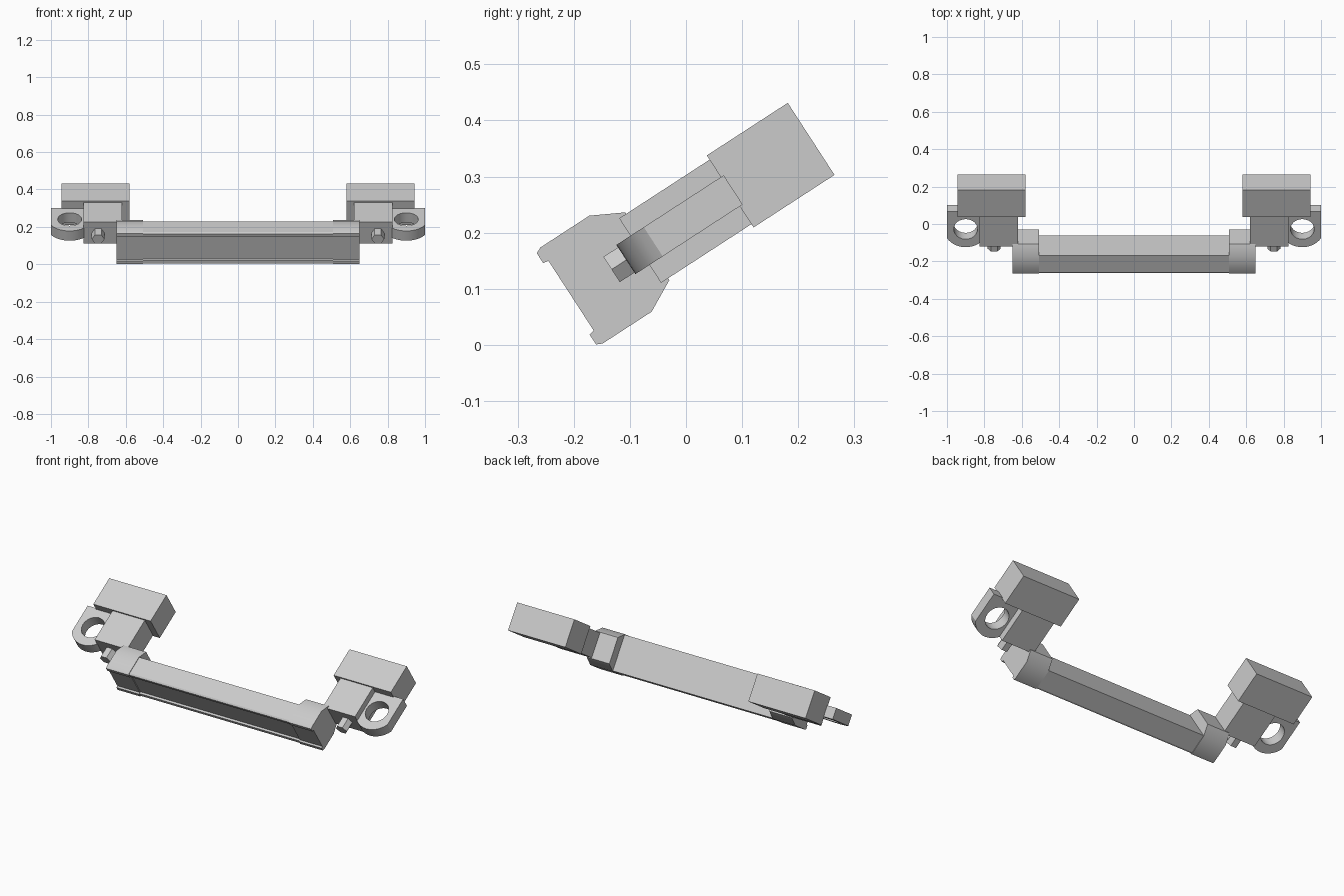
import bpy, bmesh, math
from math import radians, sin, cos, pi
from mathutils import Vector

cube = bpy.data.objects.get("Cube")
if cube:
    bpy.data.objects.remove(cube, do_unlink=True)

grey = bpy.data.materials.new("light_grey")
grey.use_nodes = True
grey.diffuse_color = (0.6, 0.6, 0.6, 1)
grey.node_tree.nodes["Principled BSDF"].inputs["Base Color"].default_value = (0.6, 0.6, 0.6, 1)

TILT = radians(33)   # the whole assembly leans back about the x axis
MID = 0.185          # centre height of the assembly in its tilted frame


def prism(name, points, sweep, smooth=True):
    """Extrude a flat outline along a vector, in the tilted frame."""
    bm = bmesh.new()
    face = bm.faces.new([bm.verts.new(p) for p in points])
    moved = bmesh.ops.extrude_face_region(bm, geom=[face])["geom"]
    bmesh.ops.translate(bm, vec=Vector(sweep),
                        verts=[v for v in moved if isinstance(v, bmesh.types.BMVert)])
    bmesh.ops.recalc_face_normals(bm, faces=bm.faces)
    mesh = bpy.data.meshes.new(name)
    bm.to_mesh(mesh)
    bm.free()
    mesh.materials.append(grey)
    obj = bpy.data.objects.new(name, mesh)
    obj.rotation_euler.x = TILT
    bpy.context.collection.objects.link(obj)
    bpy.ops.object.select_all(action='DESELECT')
    obj.select_set(True)
    bpy.context.view_layer.objects.active = obj
    if smooth:
        bpy.ops.object.shade_smooth_by_angle(angle=radians(32))
    return obj


def box(name, xs, ys, zs):
    corners = [(xs[i], ys[j], zs[0]) for i, j in ((0, 0), (1, 0), (1, 1), (0, 1))]
    return prism(name, corners, (0, 0, zs[1] - zs[0]), False)


def mirrored_profile(half, x):
    """Close a half section (depth, offset from centre) about the mid height."""
    loop = half + [(y, -h) for y, h in reversed(half)]
    return [(x, y, MID + h) for y, h in loop]


# Channel-shaped bar, flat at the back, with a curled lip along each front edge
bar = [(-0.119, 0.074), (-0.130, 0.076), (-0.131, 0.094), (-0.122, 0.099), (-0.017, 0.099)]
prism("cross_bar", mirrored_profile(bar, -0.51), (1.02, 0, 0), False)

# Thicker end sleeve with a tapered back
sleeve = [(-0.124, 0.074), (-0.134, 0.076), (-0.134, 0.097), (-0.123, 0.102),
          (-0.019, 0.102), (0.038, 0.072)]

for s, side in ((1, "left"), (-1, "right")):
    prism(side + "_end_sleeve", mirrored_profile(sleeve, s * 0.507), (s * 0.143, 0, 0))

    # Mounting block and the larger box behind it
    box(side + "_mount_block", (s * 0.62, s * 0.825), (0.023, 0.216), (0.117, 0.254))
    box(side + "_rear_box", (s * 0.58, s * 0.943), (0.215, 0.387), (0.110, 0.263))

    # Hexagonal peg on the front of the block
    peg = [(s * 0.748 + 0.034 * cos(k * pi / 3), -0.038, MID + 0.031 * sin(k * pi / 3))
           for k in range(6)]
    prism(side + "_hex_peg", peg, (0, 0.08, 0), False)

    # Ear with an arced front edge and a round hole
    cx, cy, radius = 0.9, 0.108, 0.115
    spread = math.asin(0.1 / radius)
    arc = [-spread + 2 * spread * k / 14 for k in range(15)]
    outline = [(s * (cx + radius * sin(a)), cy - radius * cos(a), 0.155) for a in arc]
    outline += [(s * 1.0, 0.221, 0.155), (s * 0.8, 0.221, 0.155)]
    ear = prism(side + "_ear", outline, (0, 0, 0.062))
    ring = [(s * cx + 0.064 * cos(k * pi / 12), cy + 0.064 * sin(k * pi / 12), 0.1)
            for k in range(24)]
    cutter = prism(side + "_hole_cutter", ring, (0, 0, 0.2))
    cutter.hide_render = True
    bpy.context.view_layer.objects.active = ear
    cut = ear.modifiers.new("hole", 'BOOLEAN')
    cut.operation = 'DIFFERENCE'
    cut.solver = 'EXACT'
    cut.object = cutter
    bpy.ops.object.modifier_apply(modifier=cut.name)
    bpy.data.objects.remove(cutter, do_unlink=True)
    bpy.ops.object.select_all(action='DESELECT')
    ear.select_set(True)
    bpy.ops.object.shade_smooth_by_angle(angle=radians(32))
